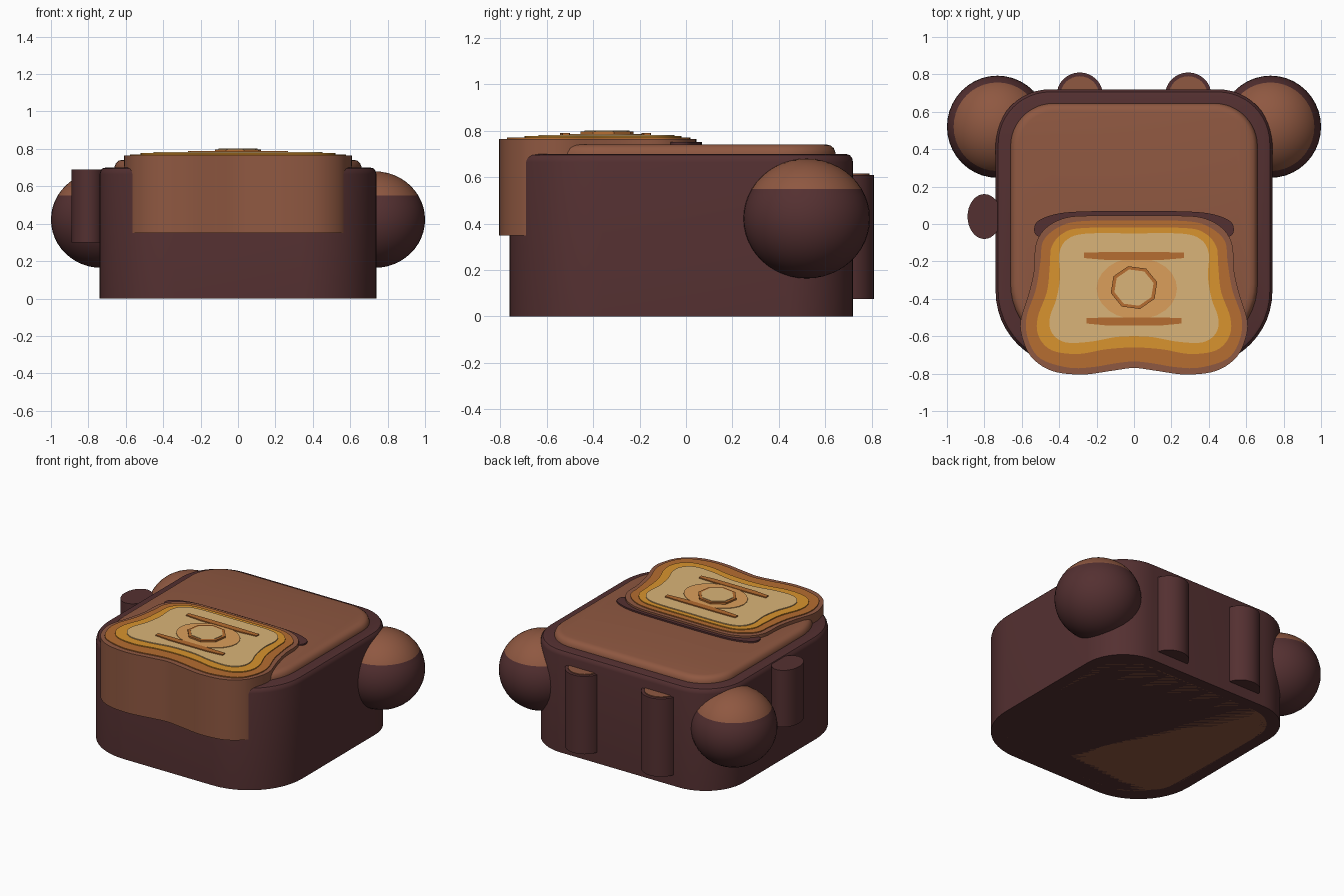
import bpy, bmesh, math
from mathutils import Vector

if "Cube" in bpy.data.objects:
    bpy.data.objects.remove(bpy.data.objects["Cube"])


def material(name, r, g, b):
    lin = [((c / 255 + 0.055) / 1.055) ** 2.4 for c in (r, g, b)]
    m = bpy.data.materials.new(name)
    m.diffuse_color = (*lin, 1)
    m.use_nodes = True
    m.node_tree.nodes["Principled BSDF"].inputs["Base Color"].default_value = m.diffuse_color
    return m


DARK = material("dark brown", 84, 48, 49)
BROWN = material("warm brown", 143, 88, 65)
CRUST = material("crust orange", 182, 109, 49)
GOLD = material("gold", 217, 148, 46)
CREAM = material("cream", 218, 180, 120)
PEACH = material("peach", 219, 159, 91)


def finish(name, bm, mats):
    bmesh.ops.recalc_face_normals(bm, faces=bm.faces)
    me = bpy.data.meshes.new(name)
    bm.to_mesh(me)
    bm.free()
    for m in mats:
        me.materials.append(m)
    for p in me.polygons:
        p.use_smooth = True
    me.set_sharp_from_angle(angle=math.radians(35))
    ob = bpy.data.objects.new(name, me)
    bpy.context.collection.objects.link(ob)
    return ob


def loft(name, rings, mat):
    """Skin a stack of (outline, z) rings and cap both ends."""
    bm = bmesh.new()
    rows = [[bm.verts.new((x, y, z)) for x, y in pts] for pts, z in rings]
    n = len(rows[0])
    for a, b in zip(rows, rows[1:]):
        for i in range(n):
            j = (i + 1) % n
            bm.faces.new((a[i], a[j], b[j], b[i]))
    bm.faces.new(rows[0])
    bm.faces.new(rows[-1])
    return finish(name, bm, [mat])


def prism(name, pts, z0, z1, mat):
    return loft(name, [(pts, z0), (pts, z1)], mat)


def ellipse(cx, cy, rx, ry, n=32, turn=0.0):
    return [(cx + rx * math.cos(turn + math.tau * i / n),
             cy + ry * math.sin(turn + math.tau * i / n)) for i in range(n)]


def rounded(hw, y0, y1, r_front, r_back, inset=0.0):
    """Rounded rectangle with separate front and back corner radii."""
    pts = []
    corners = [(1, y1, -1, r_back), (-1, y1, -1, r_back),
               (-1, y0, 1, r_front), (1, y0, 1, r_front)]
    for q, (sx, y, sy, r) in enumerate(corners):
        for k in range(13):
            a = math.pi / 2 * (q + k / 12)
            pts.append((sx * (hw - r) + (r - inset) * math.cos(a),
                        y + sy * r + (r - inset) * math.sin(a)))
    return pts


def smooth_outline(half, steps=5):
    """Mirror a right-hand half outline in x and round it with a closed spline."""
    p = [Vector(v) for v in half]
    p += [Vector((-x, y)) for x, y in half[-2:0:-1]]
    n, out = len(p), []
    for i in range(n):
        a, b, c, d = p[i - 1], p[i], p[(i + 1) % n], p[(i + 2) % n]
        for k in range(steps):
            t = k / steps
            v = 0.5 * (2 * b + (c - a) * t + (2 * a - 5 * b + 4 * c - d) * t * t
                       + (3 * b - a - 3 * c + d) * t ** 3)
            out.append((v.x, v.y))
    return out


# Body with softened top rim
loft("body", [(rounded(0.74, -0.76, 0.72, 0.40, 0.29, i), z) for i, z in
              ((0, 0), (0, 0.665), (0.004, 0.682), (0.014, 0.695), (0.03, 0.70))], DARK)

# Raised panel set into the top
loft("top_panel", [(rounded(0.66, -0.68, 0.645, 0.36, 0.23, i), z) for i, z in
                   ((0, 0), (0, 0.705), (0.008, 0.725), (0.022, 0.737), (0.045, 0.742))], BROWN)

# Front block and its stacked layers
block = [(0, 0.045), (0.2, 0.045), (0.36, 0.035), (0.47, -0.02), (0.525, -0.11),
         (0.535, -0.25), (0.565, -0.38), (0.605, -0.51), (0.60, -0.60), (0.55, -0.71),
         (0.44, -0.785), (0.28, -0.805), (0.12, -0.785), (0, -0.77)]
crust = [(0, 0.018), (0.28, 0.015), (0.40, -0.015), (0.485, -0.09), (0.50, -0.2),
         (0.525, -0.35), (0.575, -0.5), (0.565, -0.62), (0.50, -0.72),
         (0.35, -0.768), (0.22, -0.765), (0.1, -0.745), (0, -0.735)]
gold = [(0, -0.02), (0.28, -0.022), (0.38, -0.05), (0.44, -0.12), (0.45, -0.22),
        (0.465, -0.36), (0.515, -0.5), (0.51, -0.6), (0.44, -0.675),
        (0.3, -0.695), (0.15, -0.67), (0, -0.66)]
cream = [(0, -0.05), (0.26, -0.052), (0.36, -0.085), (0.40, -0.16), (0.395, -0.28),
         (0.415, -0.4), (0.45, -0.5), (0.44, -0.58), (0.37, -0.632),
         (0.24, -0.63), (0.1, -0.605), (0, -0.6)]
for name, half, z0, z1, mat in (("front_block", block, 0.35, 0.765, BROWN),
                                ("crust_layer", crust, 0.763, 0.771, CRUST),
                                ("gold_layer", gold, 0.77, 0.777, GOLD),
                                ("cream_layer", cream, 0.776, 0.783, CREAM)):
    prism(name, smooth_outline(half), z0, z1, mat)

# Dark lip behind the front block
prism("dark_lip", smooth_outline([(0, 0.07), (0.3, 0.066), (0.43, 0.05), (0.52, 0.01),
                                  (0.53, -0.05), (0.48, -0.065), (0.3, -0.02), (0, -0.01)]),
      0.735, 0.752, DARK)

# Centre disc, octagon and two bars on the cream layer
prism("centre_disc", ellipse(0.015, -0.345, 0.215, 0.165, 24), 0.782, 0.787, PEACH)
prism("octagon_rim", ellipse(0, -0.34, 0.128, 0.118, 8, 0.25), 0.786, 0.798, CRUST)
prism("octagon_top", ellipse(0, -0.34, 0.108, 0.1, 8, 0.25), 0.797, 0.801, CREAM)
for name, y, hw in (("back_bar", -0.17, 0.268), ("front_bar", -0.52, 0.255)):
    bar = [(hw, y + 0.017), (0.15, y + 0.02), (-0.15, y + 0.02), (-hw, y + 0.017),
           (-hw, y - 0.012), (-0.15, y - 0.022), (0.15, y - 0.022), (hw, y - 0.012)]
    prism(name, bar, 0.782, 0.79, CRUST)

# Round corner knobs with a lighter cap above a fixed height
for side, sx in (("left", -1), ("right", 1)):
    bm = bmesh.new()
    bmesh.ops.create_uvsphere(bm, u_segments=40, v_segments=24, radius=1)
    for v in bm.verts:
        v.co = (sx * 0.73 + v.co.x * 0.27, 0.52 + v.co.y * 0.273, 0.422 + v.co.z * 0.258)
    bmesh.ops.bisect_plane(bm, geom=bm.verts[:] + bm.edges[:] + bm.faces[:],
                           plane_co=(0, 0, 0.55), plane_no=(0, 0, 1))
    for f in bm.faces:
        f.material_index = int(f.calc_center_median().z > 0.55)
    finish(side + "_knob", bm, [DARK, BROWN])

    # Upright posts on the back, with brown tops
    prism(side + "_back_post", ellipse(sx * 0.29, 0.69, 0.123, 0.12), 0.075, 0.61, DARK)
    prism(side + "_post_top", ellipse(sx * 0.29, 0.69, 0.103, 0.10), 0.609, 0.616, BROWN)

# Single post on the left side
prism("side_post", ellipse(-0.80, 0.04, 0.09, 0.12), 0.30, 0.69, DARK)
